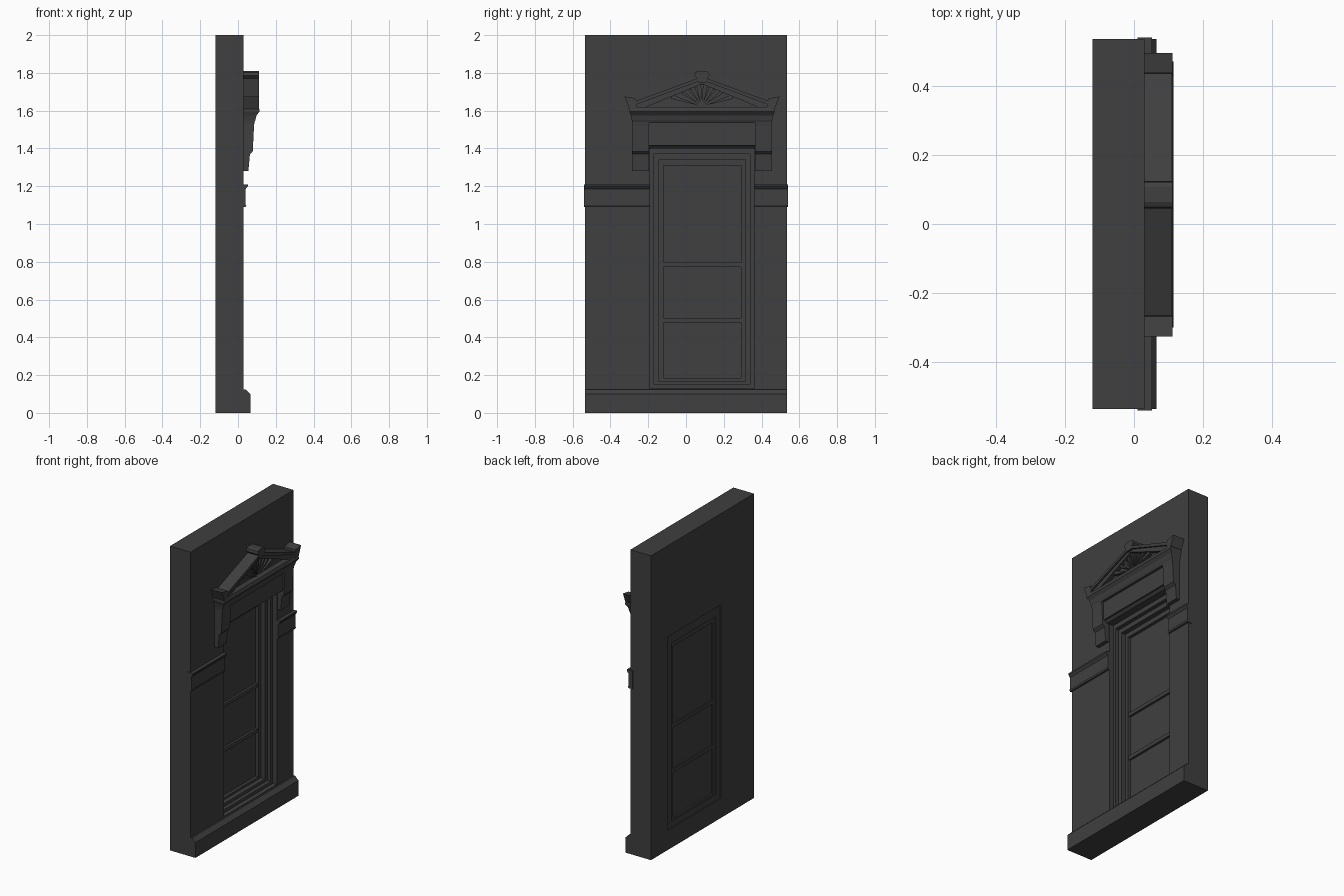
import bpy, bmesh, math

cube = bpy.data.objects.get("Cube")
if cube:
    bpy.data.objects.remove(cube, do_unlink=True)

stone = bpy.data.materials.new("dark_stone")
stone.use_nodes = True
GREY = (0.05, 0.05, 0.05, 1)
stone.diffuse_color = GREY
stone.node_tree.nodes["Principled BSDF"].inputs["Base Color"].default_value = GREY

FACE = 0.03        # x of the wall front
MID = 0.085        # y of the window axis


def finish(name, bm):
    bmesh.ops.recalc_face_normals(bm, faces=bm.faces)
    mesh = bpy.data.meshes.new(name)
    bm.to_mesh(mesh)
    bm.free()
    mesh.materials.append(stone)
    obj = bpy.data.objects.new(name, mesh)
    bpy.context.collection.objects.link(obj)
    return obj


def loft(name, loops):
    """Skin a list of equal-length point loops and cap both ends."""
    bm = bmesh.new()
    rows = [[bm.verts.new(p) for p in loop] for loop in loops]
    for a, b in zip(rows, rows[1:]):
        for i in range(len(a)):
            j = (i + 1) % len(a)
            bm.faces.new((a[i], a[j], b[j], b[i]))
    bm.faces.new(rows[0])
    bm.faces.new(rows[-1])
    return finish(name, bm)


def plate(name, outline, x0, x1):
    """Extrude a (y, z) outline along x."""
    return loft(name, [[(x, y, z) for y, z in outline] for x in (x0, x1)])


def stack(name, levels, back=0.0):
    """Moulding standing out of the wall: (z, front x, y0, y1) per level."""
    return loft(name, [[(back, a, z), (x, a, z), (x, b, z), (back, b, z)]
                       for z, x, a, b in levels])


def ring(name, outer, inner, x0, x1):
    """Rectangular frame; rectangles are (y0, y1, z0, z1)."""
    bm = bmesh.new()

    def rect(r, x):
        a, b, c, d = r
        return [bm.verts.new((x, y, z)) for y, z in ((a, c), (b, c), (b, d), (a, d))]
    loops = [rect(outer, x0), rect(outer, x1), rect(inner, x1), rect(inner, x0)]
    for k in range(4):
        a, b = loops[k], loops[(k + 1) % 4]
        for i in range(4):
            j = (i + 1) % 4
            bm.faces.new((a[i], a[j], b[j], b[i]))
    return finish(name, bm)


def box(name, r, x0, x1):
    a, b, c, d = r
    return plate(name, [(a, c), (b, c), (b, d), (a, d)], x0, x1)


def flip(outline):
    return [(2 * MID - y, z) for y, z in outline]


# Wall with window opening
opening = (-0.19, 0.36, 0.13, 1.40)
sash_out = (-0.145, 0.315, 0.17, 1.34)
sash_in = (-0.12, 0.29, 0.185, 1.31)
ring("wall", (-0.535, 0.535, 0, 2), opening, -0.12, FACE)

# Stepped casing, sash, glass and rails
ring("outer_casing", opening, (-0.17, 0.34, 0.15, 1.37), -0.115, 0.0)
ring("inner_casing", (-0.17, 0.34, 0.15, 1.37), sash_out, -0.115, -0.025)
ring("sash", sash_out, sash_in, -0.11, -0.055)
box("glass", sash_in, -0.10, -0.075)
for label, z in (("lower", 0.49), ("upper", 0.785)):
    box(label + "_rail", (-0.12, 0.29, z - 0.012, z + 0.012), -0.108, -0.06)

# Plinth and belt course
stack("plinth", [(0, 0.065, -0.535, 0.535), (0.10, 0.065, -0.535, 0.535),
                 (0.125, 0.04, -0.535, 0.535)])
for side, a, b in (("right", -0.54, -0.19), ("left", 0.36, 0.54)):
    stack(side + "_belt", [(1.09, 0.04, a, b), (1.10, 0.045, a, b), (1.10, 0.04, a, b),
                           (1.185, 0.04, a, b), (1.20, 0.052, a, b), (1.21, 0.052, a, b)],
          back=0.01)

# Lintel frieze with small lower moulding
stack("frieze", [(1.40, 0.045, -0.21, 0.38), (1.415, 0.06, -0.21, 0.38),
                 (1.415, 0.07, -0.21, 0.38), (1.56, 0.07, -0.21, 0.38)], back=0.01)

# Brackets on both sides
for side, a, b in (("right", -0.285, -0.195), ("left", 0.365, 0.455)):
    stack(side + "_bracket", [(1.28, 0.055, a, b), (1.37, 0.063, a, b),
                              (1.385, 0.078, a, b), (1.52, 0.085, a, b),
                              (1.56, 0.09, a, b)], back=0.01)

# Flared cornice
stack("cornice", [(1.535, 0.085, -0.285, 0.455), (1.55, 0.092, -0.287, 0.457),
                  (1.575, 0.098, -0.292, 0.462), (1.595, 0.114, -0.30, 0.47),
                  (1.605, 0.114, -0.30, 0.47), (1.62, 0.108, -0.295, 0.465)], back=0.01)

# Pediment: recessed panel, raking mouldings, end and peak blocks
plate("tympanum", [(-0.26, 1.61), (0.43, 1.61), (MID, 1.755)], 0.01, 0.07)
rake = [(-0.28, 1.615), (-0.22, 1.615), (MID, 1.742), (MID, 1.775), (-0.28, 1.64)]
lip = [(-0.27, 1.63), (MID, 1.762), (MID, 1.78), (-0.27, 1.65)]
end = [(-0.30, 1.61), (-0.258, 1.61), (-0.267, 1.665), (-0.325, 1.675)]
for side, turn in (("right", list), ("left", flip)):
    plate(side + "_rake", turn(rake), 0.01, 0.098)
    plate(side + "_rake_lip", turn(lip), 0.01, 0.11)
    plate(side + "_end_block", turn(end), 0.01, 0.112)
half = [(MID - 0.022, 1.75), (MID - 0.026, 1.77), (MID - 0.04, 1.785),
        (MID - 0.036, 1.803), (MID - 0.022, 1.81)]
plate("peak_block", half + flip(half)[::-1], 0.01, 0.112)

# Sunburst rays
for i in range(9):
    ang = math.radians(18 * (i + 1))
    c, s = math.cos(ang), math.sin(ang)
    reach = 0.96 * 0.122 / (s + 0.40 * abs(c))
    spread = 0.07
    tips = [(MID + reach * math.cos(ang + d), 1.622 + reach * math.sin(ang + d))
            for d in (-spread, spread)]
    plate(f"ray_{i + 1}", [(MID + 0.02 * c, 1.622 + 0.02 * s)] + tips, 0.06, 0.09)
